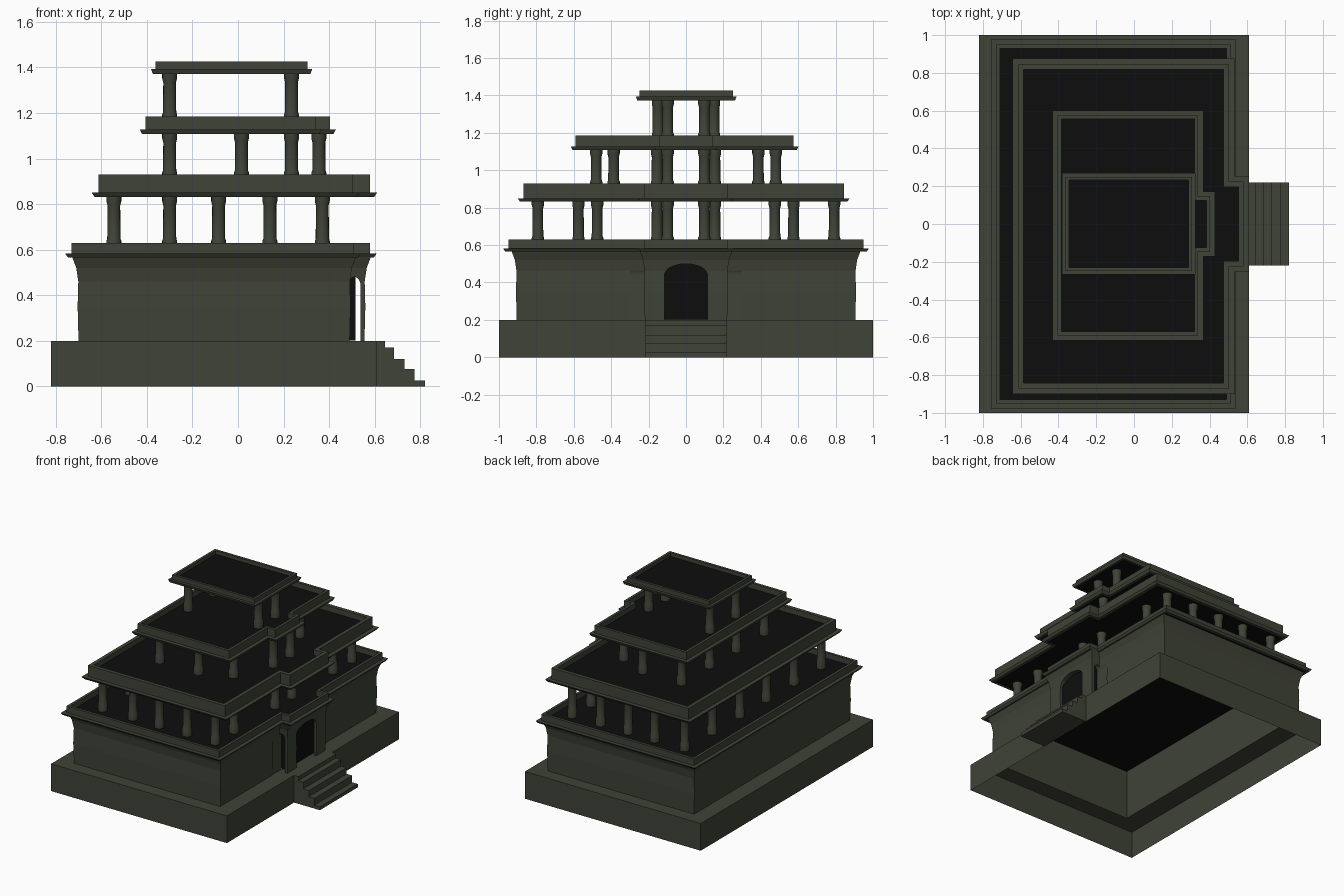
import bpy, bmesh, math

if "Cube" in bpy.data.objects:
    bpy.data.objects.remove(bpy.data.objects["Cube"])


def material(name, rgb):
    m = bpy.data.materials.new(name)
    m.diffuse_color = (*rgb, 1)
    m.use_nodes = True
    m.node_tree.nodes["Principled BSDF"].inputs["Base Color"].default_value = m.diffuse_color
    return m


STONE = material("dark olive stone", (0.05, 0.056, 0.038))
BLACK = material("black", (0.004, 0.004, 0.004))


def finish(name, bm):
    bmesh.ops.recalc_face_normals(bm, faces=bm.faces)
    me = bpy.data.meshes.new(name)
    bm.to_mesh(me)
    bm.free()
    me.materials.append(STONE)
    me.materials.append(BLACK)
    ob = bpy.data.objects.new(name, me)
    bpy.context.collection.objects.link(ob)
    return ob


def outline(plan, d):
    """Rectangle, optionally with a projecting bay on +x, inset by d."""
    x0, x1, y0, y1, x2, p = plan
    x0, x1, y0, y1 = x0 + d, x1 - d, y0 + d, y1 - d
    if not p:
        return [(x0, y0), (x1, y0), (x1, y1), (x0, y1)]
    x2, p = x2 - d, p - d
    return [(x0, y0), (x1, y0), (x1, -p), (x2, -p),
            (x2, p), (x1, p), (x1, y1), (x0, y1)]


def loft(name, plan, profile, caps=False, closed=False):
    """Sweep a profile of (inset, height) round the plan; caps are black."""
    bm = bmesh.new()
    rings = [[bm.verts.new((x, y, z)) for x, y in outline(plan, d)] for d, z in profile]
    pairs = list(zip(rings, rings[1:]))
    if closed:
        pairs.append((rings[-1], rings[0]))
    for a, b in pairs:
        n = len(a)
        for i in range(n):
            j = (i + 1) % n
            bm.faces.new((a[i], a[j], b[j], b[i]))
    if caps:
        for r in (rings[0], rings[-1]):
            bm.faces.new(r).material_index = 1
    return finish(name, bm)


def prism(name, pts, place, a, b):
    """Extrude a 2D profile from a to b; place maps (u, v, t) to a point."""
    bm = bmesh.new()
    lo = [bm.verts.new(place(u, v, a)) for u, v in pts]
    hi = [bm.verts.new(place(u, v, b)) for u, v in pts]
    bm.faces.new(lo)
    bm.faces.new(hi)
    for i in range(len(pts)):
        j = (i + 1) % len(pts)
        bm.faces.new((lo[i], lo[j], hi[j], hi[i]))
    return finish(name, bm)


def arch(cx, half, z0, spring, top, n=10):
    pts = [(cx - half, z0), (cx + half, z0)]
    for i in range(n + 1):
        t = math.pi * i / n
        pts.append((cx + half * math.cos(t), spring + (top - spring) * math.sin(t)))
    return pts


# hollow plinth with a ledge round the house
loft("plinth", (-0.82, 0.61, -1, 1, 0, 0), [(0, 0), (0, 0.2), (0.125, 0.2)])

# stairs
steps = [(0.61, 0.0), (0.61, 0.2)]
top = 0.2
for x, nxt in ((0.645, 0.17), (0.685, 0.12), (0.73, 0.075), (0.775, 0.025), (0.82, 0.0)):
    steps += [(x, top), (x, nxt)]
    top = nxt
prism("stairs", steps, lambda u, v, t: (u, t, v), -0.22, 0.22)

# house walls flaring under the eave, with porch bay
walls = loft("house_walls", (-0.70, 0.49, -0.905, 0.905, 0.555, 0.22),
             [(0, 0.2), (-0.004, 0.35), (-0.001, 0.46), (-0.01, 0.52), (-0.028, 0.568),
              (0.03, 0.568), (0.03, 0.2)], closed=True)

# arched door and side openings of the porch
cutters = [
    prism("door_cutter", arch(0, 0.115, 0.15, 0.44, 0.5),
          lambda u, v, t: (t, u, v), 0.45, 0.7),
    prism("side_cutter", arch(0.512, 0.026, 0.15, 0.44, 0.48),
          lambda u, v, t: (u, t, v), -0.3, 0.3)]
for c in cutters:
    c.hide_render = True
    m = walls.modifiers.new("opening", "BOOLEAN")
    m.operation = "DIFFERENCE"
    m.solver = "EXACT"
    m.object = c
    bpy.context.view_layer.objects.active = walls
    bpy.ops.object.modifier_apply(modifier=m.name)
for c in cutters:
    bpy.data.objects.remove(c)

# dark porch interior
dark = prism("porch_interior", [(0.462, -0.18), (0.515, -0.18), (0.515, 0.18), (0.462, 0.18)],
             lambda u, v, t: (u, v, t), 0.201, 0.56)
for f in dark.data.polygons:
    f.material_index = 1


# roofs: eave flange, parapet and sunken black deck
def roof(name, plan, zb, zf, zt, out, rim):
    loft(name, plan, [(0.0, zb), (-out * 0.6, zb), (-out, zf), (0, zf), (0, zt),
                      (rim, zt), (rim, zt - 0.04 if zt - zf > 0.04 else zf + 0.005)], caps=True)


roof("first_roof", (-0.73, 0.51, -0.95, 0.95, 0.58, 0.225), 0.566, 0.582, 0.63, 0.028, 0.02)
roof("second_roof", (-0.612, 0.503, -0.87, 0.845, 0.58, 0.225), 0.832, 0.85, 0.93, 0.03, 0.028)
roof("third_roof", (-0.405, 0.34, -0.59, 0.575, 0.403, 0.145), 1.107, 1.128, 1.185, 0.027, 0.02)
roof("top_roof", (-0.362, 0.306, -0.248, 0.25, 0, 0), 1.372, 1.393, 1.425, 0.02, 0.018)


# columns, round with slightly wider ends
def column(name, x, y, z0, z1):
    prof = [(0.033, z0), (0.033, z0 + 0.05), (0.029, z0 + 0.06),
            (0.028, z1 - 0.04), (0.033, z1 - 0.02), (0.033, z1)]
    n = 16
    bm = bmesh.new()
    rings = [[bm.verts.new((x + r * math.cos(2 * math.pi * i / n),
                            y + r * math.sin(2 * math.pi * i / n), z)) for i in range(n)]
             for r, z in prof]
    for a, b in zip(rings, rings[1:]):
        for i in range(n):
            j = (i + 1) % n
            bm.faces.new((a[i], a[j], b[j], b[i]))
    ob = finish(name, bm)
    for o in bpy.context.selected_objects:
        o.select_set(False)
    ob.select_set(True)
    bpy.context.view_layer.objects.active = ob
    bpy.ops.object.shade_smooth_by_angle(angle=math.radians(35))


lower = [(x, 0.792) for x in (-0.545, -0.30, -0.085, 0.14, 0.37)]
lower += [(-0.545, 0.475), (-0.545, 0.155), (0.37, 0.575), (0.37, 0.098)]
middle = [(-0.30, 0.48), (0.015, 0.48), (0.235, 0.387), (-0.30, 0.155), (0.355, 0.098)]
upper = [(-0.30, 0.15), (0.235, 0.098)]
for tier, spots, z0, z1 in (("lower", lower, 0.588, 0.834),
                            ("middle", middle, 0.888, 1.109),
                            ("upper", upper, 1.143, 1.374)):
    for x, y in spots:
        for s in (-1, 1):
            column(tier + "_column", x, s * y, z0, z1)
